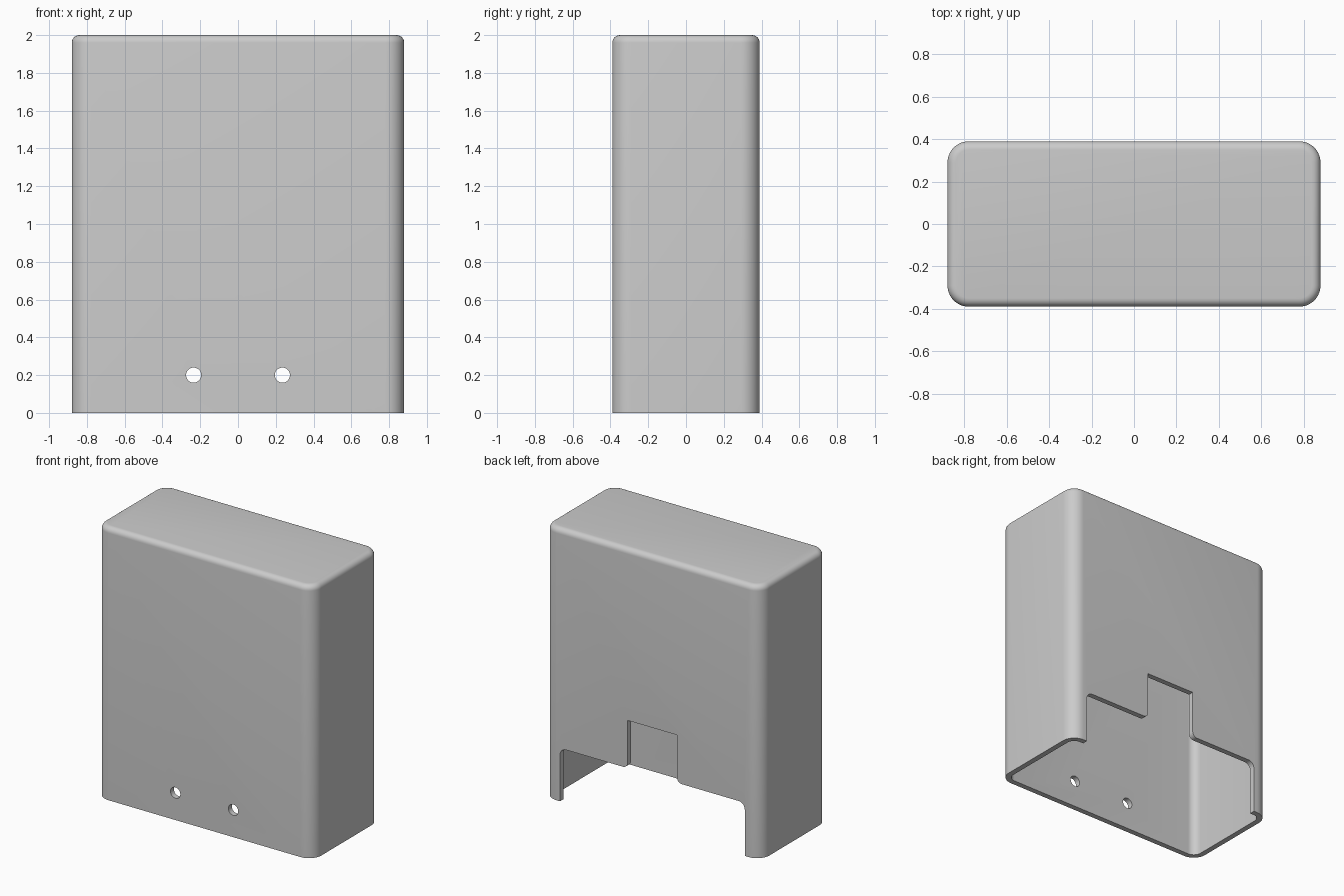
import bpy, bmesh, math
from mathutils import Vector

WIDTH, DEPTH, HEIGHT, WALL = 1.76, 0.78, 2.0, 0.04

default = bpy.data.objects.get("Cube")
if default:
    bpy.data.objects.remove(default, do_unlink=True)

grey = bpy.data.materials.new("plain grey")
grey.use_nodes = True
colour = (0.6, 0.6, 0.6, 1)
grey.diffuse_color = colour
grey.node_tree.nodes["Principled BSDF"].inputs["Base Color"].default_value = colour


def make_object(name, bm):
    bmesh.ops.recalc_face_normals(bm, faces=bm.faces)
    mesh = bpy.data.meshes.new(name)
    bm.to_mesh(mesh)
    bm.free()
    mesh.materials.append(grey)
    obj = bpy.data.objects.new(name, mesh)
    bpy.context.collection.objects.link(obj)
    return obj


def rounded_box(name, w, d, bottom, top, corner, rim=0):
    """Box with rounded upright corners and an optional rounded top rim."""
    bm = bmesh.new()
    bmesh.ops.create_cube(bm, size=1)
    for v in bm.verts:
        v.co = (v.co.x * w, v.co.y * d, top if v.co.z > 0 else bottom)
    upright = [e for e in bm.edges
               if abs(e.verts[0].co.z - e.verts[1].co.z) > 0.1]
    bmesh.ops.bevel(bm, geom=upright, offset=corner, segments=10,
                    profile=0.5, affect='EDGES')
    if rim:
        edges = [e for e in bm.edges
                 if all(abs(v.co.z - top) < 1e-4 for v in e.verts)]
        bmesh.ops.bevel(bm, geom=edges, offset=rim, segments=6,
                        profile=0.5, affect='EDGES')
    return make_object(name, bm)


def prism(name, outline, y0, y1):
    """Extrude an x-z outline along y."""
    bm = bmesh.new()
    face = bm.faces.new([bm.verts.new((x, y0, z)) for x, z in outline])
    grown = bmesh.ops.extrude_face_region(bm, geom=[face])["geom"]
    moved = [g for g in grown if isinstance(g, bmesh.types.BMVert)]
    bmesh.ops.translate(bm, verts=moved, vec=(0, y1 - y0, 0))
    return make_object(name, bm)


def fillet(prev, corner, nxt, radius, steps=8):
    """Arc points replacing a right-angled corner."""
    a = (Vector(prev) - Vector(corner)).normalized() * radius
    b = (Vector(nxt) - Vector(corner)).normalized() * radius
    centre = Vector(corner) + a + b
    angles = [math.pi / 2 * i / steps for i in range(steps + 1)]
    return [tuple(centre - b * math.cos(t) - a * math.sin(t)) for t in angles]


def cut(body, cutter):
    mod = body.modifiers.new("cut", 'BOOLEAN')
    mod.operation = 'DIFFERENCE'
    mod.solver = 'EXACT'
    mod.object = cutter
    bpy.context.view_layer.objects.active = body
    bpy.ops.object.modifier_apply(modifier=mod.name)
    bpy.data.objects.remove(cutter, do_unlink=True)


# Outer cover, hollowed from below
cover = rounded_box("cover_shell", WIDTH, DEPTH, 0, HEIGHT, 0.1, 0.04)
cut(cover, rounded_box("cavity", WIDTH - 2 * WALL, DEPTH - 2 * WALL,
                       -0.1, HEIGHT - WALL, 0.06))

# Stepped opening at the foot of the back wall
foot, shoulder, step, crown = (0.75, -0.1), (0.75, 0.39), (0.2, 0.39), (0.2, 0.74)
half = ([foot] + fillet(foot, shoulder, step, 0.05)
        + fillet(shoulder, step, crown, 0.04) + [crown])
outline = half + [(-x, z) for x, z in reversed(half)]
cut(cover, prism("back_opening", outline, 0.2, 0.6))

# Two screw holes through the front wall
for x in (-0.235, 0.235):
    ring = [(x + 0.04 * math.cos(math.tau * i / 32),
             0.2 + 0.04 * math.sin(math.tau * i / 32)) for i in range(32)]
    cut(cover, prism("screw_hole", ring, -0.6, -0.2))

# Smooth rounded edges, crisp cut edges
bpy.ops.object.select_all(action='DESELECT')
cover.select_set(True)
bpy.context.view_layer.objects.active = cover
bpy.ops.object.shade_smooth_by_angle(angle=math.radians(30))
